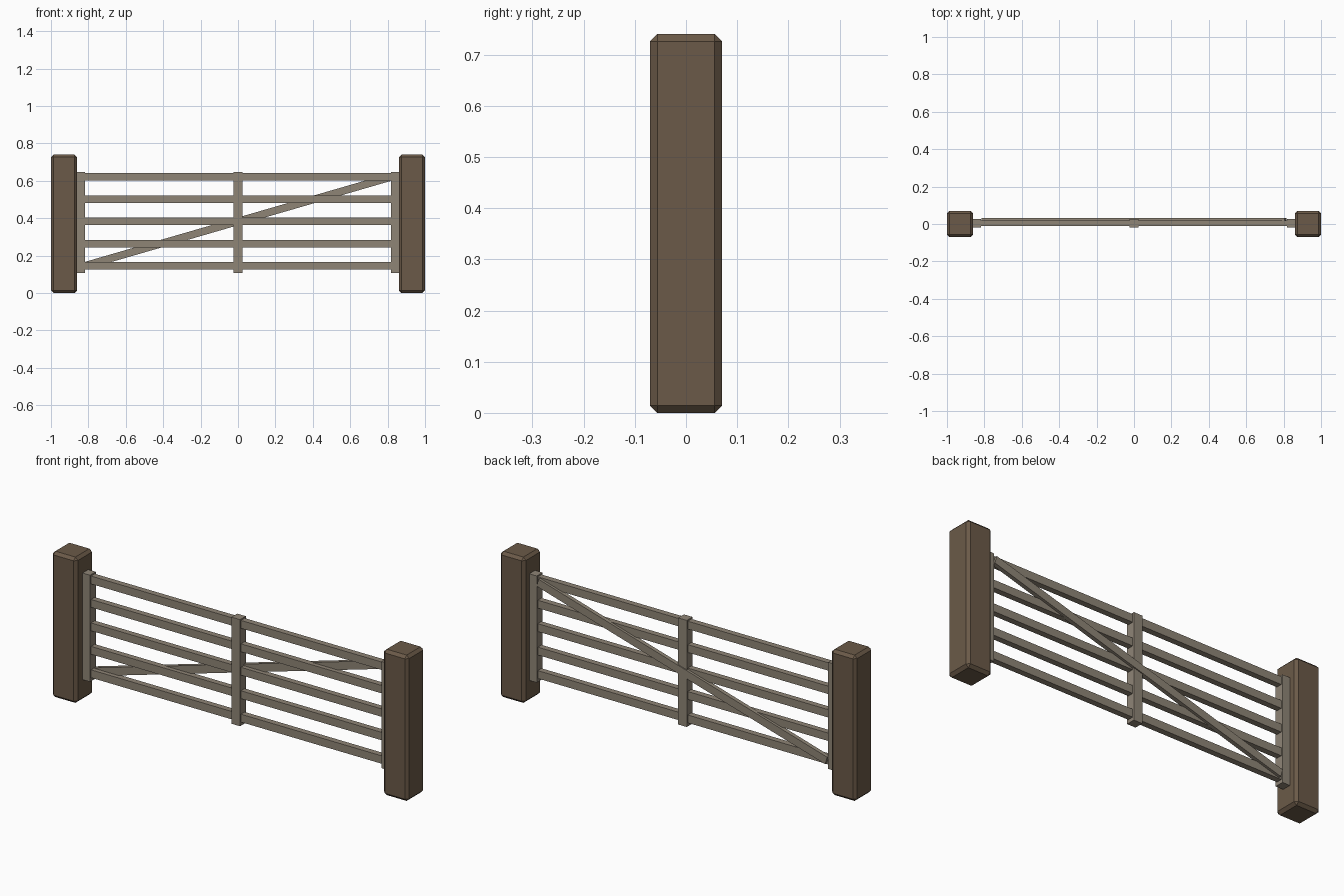
import bpy, bmesh, math
from mathutils import Matrix, Vector

if "Cube" in bpy.data.objects:
    bpy.data.objects.remove(bpy.data.objects["Cube"])


def material(name, rgb):
    m = bpy.data.materials.new(name)
    m.diffuse_color = (*rgb, 1)
    m.use_nodes = True
    m.node_tree.nodes["Principled BSDF"].inputs["Base Color"].default_value = m.diffuse_color
    return m


POST_WOOD = material("dark brown wood", (0.147, 0.102, 0.065))
GATE_WOOD = material("weathered grey wood", (0.275, 0.235, 0.183))


def box(name, lo, hi, mat, chamfer=0, tilt=0):
    """Box from corner lo to corner hi, with chamfered edges or a tilt about y."""
    lo, hi = Vector(lo), Vector(hi)
    bm = bmesh.new()
    bmesh.ops.create_cube(bm, size=1, matrix=Matrix.Diagonal((*(hi - lo), 1)))
    if chamfer:
        bmesh.ops.bevel(bm, geom=bm.edges[:], offset=chamfer, segments=1,
                        affect='EDGES', profile=0.5)
    mesh = bpy.data.meshes.new(name)
    bm.to_mesh(mesh)
    bm.free()
    mesh.materials.append(mat)
    ob = bpy.data.objects.new(name, mesh)
    ob.location = (lo + hi) / 2
    ob.rotation_euler.y = tilt
    bpy.context.collection.objects.link(ob)
    return ob


# Chamfered gate posts and the end stiles beside them
for side, s in (("left", -1), ("right", 1)):
    box(f"{side}_post", (s * 0.93 - 0.07, -0.07, 0), (s * 0.93 + 0.07, 0.07, 0.74),
        POST_WOOD, chamfer=0.014)
    box(f"{side}_stile", (s * 0.842 - 0.024, -0.018, 0.107),
        (s * 0.842 + 0.024, 0.028, 0.648), GATE_WOOD)

# Middle stile
box("middle_stile", (-0.024, -0.018, 0.107), (0.024, 0.028, 0.648), GATE_WOOD)

# Five horizontal rails
for i in range(5):
    z = 0.145 + i * 0.119
    box(f"rail_{i + 1}", (-0.83, -0.01, z - 0.02), (0.83, 0.02, z + 0.02), GATE_WOOD)

# Diagonal brace on the back, rising to the right
slope = math.atan(0.29)
half = 0.81 / math.cos(slope)
box("diagonal_brace", (-half, 0.012, 0.363), (half, 0.033, 0.403), GATE_WOOD, tilt=-slope)
